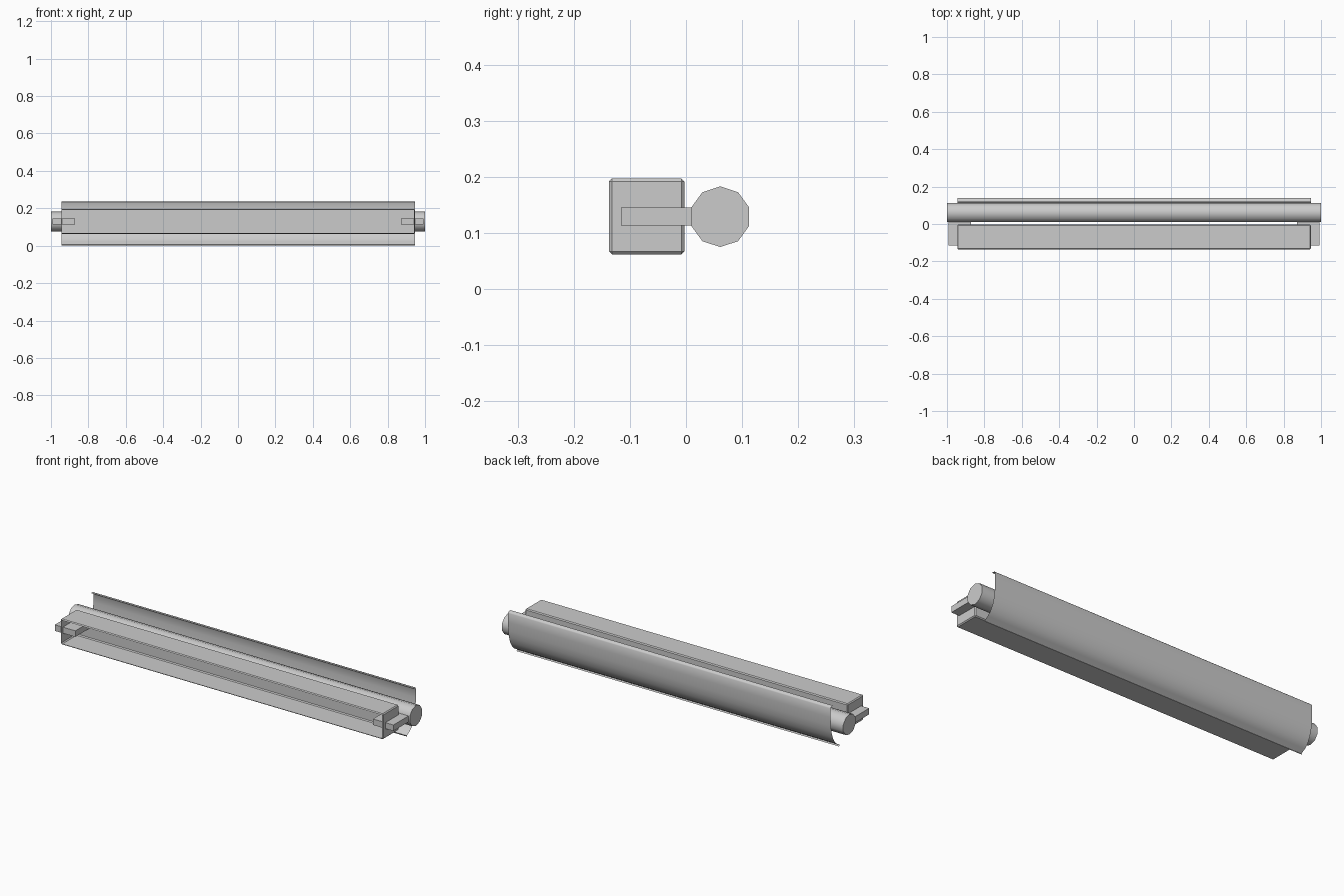
import bpy, bmesh, math
from mathutils import Vector, Matrix

if "Cube" in bpy.data.objects:
    bpy.data.objects.remove(bpy.data.objects["Cube"])


def finish(name, bm, smooth=None):
    me = bpy.data.meshes.new(name)
    bm.to_mesh(me)
    bm.free()
    ob = bpy.data.objects.new(name, me)
    bpy.context.collection.objects.link(ob)
    if smooth:
        bpy.ops.object.select_all(action='DESELECT')
        ob.select_set(True)
        bpy.context.view_layer.objects.active = ob
        bpy.ops.object.shade_smooth_by_angle(angle=math.radians(smooth))
    return ob


def box(lo, hi, bevel=0.0):
    lo, hi = Vector(lo), Vector(hi)
    bm = bmesh.new()
    bmesh.ops.create_cube(bm, size=1, matrix=Matrix.Translation((lo + hi) / 2)
                          @ Matrix.Diagonal((*(hi - lo), 1)))
    if bevel:
        bmesh.ops.bevel(bm, geom=bm.edges[:], offset=bevel, segments=1,
                        affect='EDGES')
    return bm


# housing: thin box, open at the front
bm = box((-0.945, -0.137, 0.062), (0.945, -0.003, 0.197), 0.005)
front = min(bm.faces, key=lambda f: f.calc_center_median().y)
bmesh.ops.delete(bm, geom=[front], context='FACES_ONLY')
finish("housing", bm)

# brackets that pass through the housing ends and hold the tube
for side, x0, x1 in (("left", -0.992, -0.872), ("right", 0.872, 0.992)):
    finish(side + "_bracket", box((x0, -0.116, 0.113), (x1, 0.013, 0.145)))

# ten-sided tube, one vertex at the top
bm = bmesh.new()
rot = Matrix.Rotation(math.pi / 2, 4, 'Y')
bmesh.ops.create_cone(bm, cap_ends=True, segments=10, radius1=0.054,
                      radius2=0.054, depth=2.0)
top = max(bm.verts, key=lambda v: v.co.x)
spin = Matrix.Rotation(-math.atan2(top.co.y, top.co.x), 4, 'Z')
bm.transform(Matrix.Translation((0, 0.061, 0.129)) @ rot @ spin)
finish("tube", bm, 50)

# curved sheet reflector: lipped edges, extruded along x
profile = [(0.118, 0.236), (0.135, 0.235), (0.139, 0.228), (0.139, 0.18),
           (0.137, 0.135), (0.132, 0.10), (0.122, 0.068), (0.107, 0.041),
           (0.088, 0.022), (0.068, 0.011), (0.064, 0.007), (0.068, 0.0)]
bm = bmesh.new()
rows = [[bm.verts.new((x, y, z)) for y, z in profile] for x in (-0.945, 0.945)]
for i in range(len(profile) - 1):
    bm.faces.new((rows[0][i], rows[0][i + 1], rows[1][i + 1], rows[1][i]))
bm.normal_update()
finish("reflector", bm, 60)
